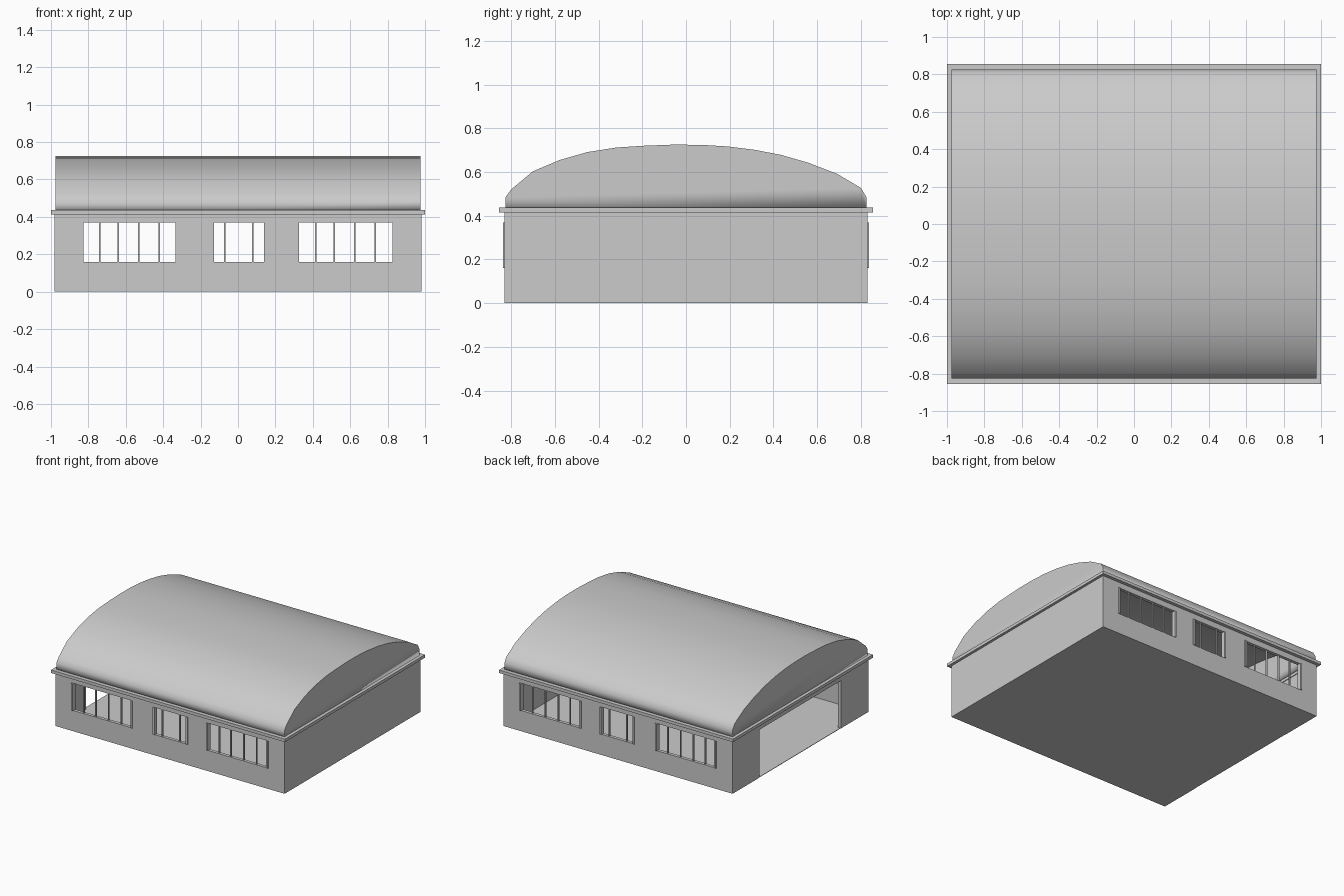
import bpy, bmesh

if "Cube" in bpy.data.objects:
    bpy.data.objects.remove(bpy.data.objects["Cube"])

T = 0.025  # wall and roof thickness


def make_object(name, bm):
    bmesh.ops.recalc_face_normals(bm, faces=bm.faces)
    me = bpy.data.meshes.new(name)
    bm.to_mesh(me)
    bm.free()
    ob = bpy.data.objects.new(name, me)
    bpy.context.collection.objects.link(ob)
    return ob


def add_box(bm, x0, x1, y0, y1, z0, z1):
    verts = bmesh.ops.create_cube(bm, size=1)["verts"]
    for v in verts:
        v.co = (x1 if v.co.x > 0 else x0,
                y1 if v.co.y > 0 else y0,
                z1 if v.co.z > 0 else z0)
    return verts


def open_ring(name, x, y, z0, z1, thickness):
    # box without top and bottom, thickened inward
    bm = bmesh.new()
    add_box(bm, -x, x, -y, y, z0, z1)
    bmesh.ops.delete(bm, geom=[f for f in bm.faces if abs(f.normal.z) > 0.9],
                     context='FACES_ONLY')
    bm.normal_update()
    me = bpy.data.meshes.new(name)
    bm.to_mesh(me)
    bm.free()
    ob = bpy.data.objects.new(name, me)
    bpy.context.collection.objects.link(ob)
    thicken(ob, thickness)
    return ob


def thicken(ob, thickness):
    mod = ob.modifiers.new("Thickness", 'SOLIDIFY')
    mod.thickness = thickness
    mod.offset = -1
    mod.use_even_offset = True


# window openings: x start, x end, slim bar positions
WIN_Z = (0.16, 0.37)
WINDOWS = [
    (-0.84, -0.32, (-0.74, -0.64, -0.53, -0.42)),
    (-0.143, 0.153, (-0.07, 0.08)),
    (0.312, 0.84, (0.415, 0.515, 0.625, 0.735)),
]

# walls with window and doorway openings
walls = open_ring("walls", 0.98, 0.83, 0.0, 0.43, T)
bm = bmesh.new()
for x0, x1, _ in WINDOWS:
    add_box(bm, x0, x1, -1.0, 1.0, *WIN_Z)
add_box(bm, -1.1, -0.9, -0.49, 0.50, -0.1, 0.37)
cutter = make_object("opening_cutter", bm)
cutter.hide_render = True
cutter.hide_viewport = False
cutter.display_type = 'WIRE'
cut = walls.modifiers.new("Openings", 'BOOLEAN')
cut.operation = 'DIFFERENCE'
cut.object = cutter

# apply the modifiers, then drop the cutter
bpy.context.view_layer.update()
deps = bpy.context.evaluated_depsgraph_get()
cut_mesh = bpy.data.meshes.new_from_object(walls.evaluated_get(deps))
walls.modifiers.clear()
walls.data = cut_mesh
bpy.data.objects.remove(cutter)

# floor
bm = bmesh.new()
add_box(bm, -0.978, 0.978, -0.828, 0.828, 0.0, 0.004)
make_object("floor", bm)

# eaves ledge
open_ring("eaves_ledge", 1.0, 0.855, 0.414, 0.437, 0.05)

# window posts and bars, mirrored to the back
bm = bmesh.new()
for x0, x1, bars in WINDOWS:
    add_box(bm, x0, x0 + 0.014, -0.838, -0.803, *WIN_Z)
    add_box(bm, x1 - 0.014, x1, -0.838, -0.803, *WIN_Z)
    for x in bars:
        add_box(bm, x - 0.004, x + 0.004, -0.827, -0.815, *WIN_Z)
posts = make_object("window_posts", bm)
mir = posts.modifiers.new("Back side", 'MIRROR')
mir.use_axis = (False, True, False)

# vaulted roof with gable ends, open underneath
PROFILE = [(-0.825, 0.43), (-0.825, 0.485), (-0.80, 0.52), (-0.70, 0.603),
           (-0.577, 0.655), (-0.45, 0.691), (-0.317, 0.712), (-0.19, 0.72),
           (-0.06, 0.725), (0.07, 0.724), (0.187, 0.717), (0.315, 0.701),
           (0.435, 0.678), (0.56, 0.642), (0.69, 0.592), (0.80, 0.527),
           (0.825, 0.485), (0.825, 0.43)]
bm = bmesh.new()
ends = [[bm.verts.new((x, y, z)) for y, z in PROFILE] for x in (-0.975, 0.975)]
for a, b, c, d in zip(ends[0], ends[0][1:], ends[1][1:], ends[1]):
    bm.faces.new((a, d, c, b))
bm.faces.new(ends[0])
bm.faces.new(ends[1])
bmesh.ops.recalc_face_normals(bm, faces=bm.faces)
bm.normal_update()
top = max(bm.faces, key=lambda f: f.calc_center_median().z)
if top.normal.z < 0:
    bmesh.ops.reverse_faces(bm, faces=bm.faces)
me = bpy.data.meshes.new("vaulted_roof")
bm.to_mesh(me)
bm.free()
roof = bpy.data.objects.new("vaulted_roof", me)
bpy.context.collection.objects.link(roof)
thicken(roof, 0.015)
bpy.context.view_layer.objects.active = roof
roof.select_set(True)
bpy.ops.object.shade_smooth_by_angle(angle=0.7)
